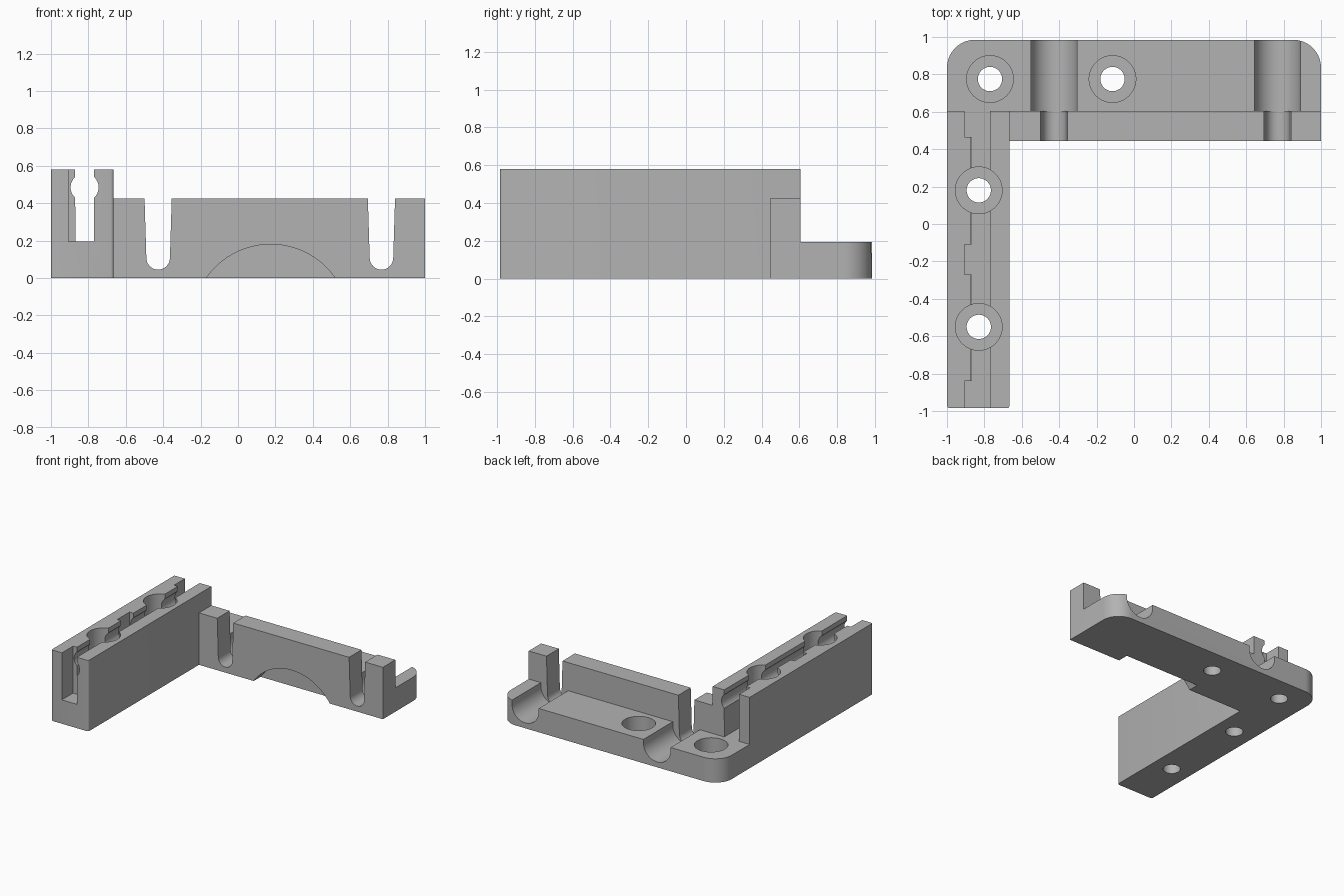
import bpy, bmesh
from math import cos, sin, pi, radians
from mathutils import Vector

cube = bpy.data.objects.get("Cube")
if cube:
    bpy.data.objects.remove(cube, do_unlink=True)

grey = bpy.data.materials.new("plain grey")
grey.use_nodes = True
COLOUR = (0.45, 0.45, 0.45, 1)
grey.diffuse_color = COLOUR
grey.node_tree.nodes["Principled BSDF"].inputs["Base Color"].default_value = COLOUR


def arc(cx, cy, r, start, end, n=16):
    """Points along an arc, angles in degrees."""
    steps = [radians(start + (end - start) * i / n) for i in range(n + 1)]
    return [(cx + r * cos(a), cy + r * sin(a)) for a in steps]


def rect(a0, b0, a1, b1):
    return [(a0, b0), (a1, b0), (a1, b1), (a0, b1)]


def prism(name, pts, axis, lo, hi):
    """Extrude a profile along z (points are x, y) or along y (points are x, z)."""
    bm = bmesh.new()
    place = (lambda p: (p[0], p[1], lo)) if axis == "z" else (lambda p: (p[0], lo, p[1]))
    face = bm.faces.new([bm.verts.new(place(p)) for p in pts])
    out = bmesh.ops.extrude_face_region(bm, geom=[face])
    move = Vector((0, 0, hi - lo)) if axis == "z" else Vector((0, hi - lo, 0))
    bmesh.ops.translate(bm, vec=move, verts=[v for v in out["geom"] if isinstance(v, bmesh.types.BMVert)])
    bmesh.ops.recalc_face_normals(bm, faces=bm.faces)
    mesh = bpy.data.meshes.new(name)
    bm.to_mesh(mesh)
    bm.free()
    obj = bpy.data.objects.new(name, mesh)
    bpy.context.collection.objects.link(obj)
    return obj


def cut(name, pts, axis, lo, hi):
    """Subtract a prism from the bracket."""
    cutter = prism(name, pts, axis, lo, hi)
    cutter.hide_render = True
    mod = bracket.modifiers.new(name, "BOOLEAN")
    mod.operation, mod.solver, mod.object = "DIFFERENCE", "EXACT", cutter
    bpy.ops.object.modifier_apply(modifier=mod.name)
    bpy.data.objects.remove(cutter, do_unlink=True)


ARM_TOP, WALL_TOP, FLOOR = 0.58, 0.425, 0.195
INNER, FRONT, WALL_FRONT, WALL_BACK, BACK = -0.665, -0.985, 0.445, 0.605, 0.985

# L-shaped body with rounded corners
s, r = 0.015, 0.15
outline = (arc(-1 + s, FRONT + s, s, 180, 270, 4) + arc(INNER - s, FRONT + s, s, 270, 360, 4)
           + [(INNER, WALL_FRONT), (1, WALL_FRONT)]
           + arc(1 - r, BACK - r, r, 0, 90) + arc(-1 + r, BACK - r, r, 90, 180))
bracket = prism("corner_bracket", outline, "z", 0, ARM_TOP)
bracket.data.materials.append(grey)
bpy.context.view_layer.objects.active = bracket
bracket.select_set(True)

# Step down to the wall and to the base plate
cut("wall_step", rect(INNER, 0.4, 1.2, 1.2), "z", WALL_TOP, 1)
cut("plate_step", rect(-1.2, WALL_BACK, 1.2, 1.2), "z", FLOOR, 1)

# Keyhole slot along the arm, with a round channel for a rod
cx, cz, half = -0.82, 0.485, 0.05
keyhole = ([(cx - half, FLOOR), (cx + half, FLOOR)] + arc(cx, cz, 0.075, -48, 48, 12)
           + [(cx + half, 1), (cx - half, 1)] + arc(cx, cz, 0.075, 132, 228, 12))
cut("rod_slot", keyhole, "y", -1.2, 0.7)

# Pockets between the ribs on the outer side of the slot
for y0, y1 in ((-1.2, -0.84), (-0.27, -0.11), (0.465, 0.7)):
    cut("rib_gap", rect(-0.905, y0, cx, y1), "z", FLOOR, 1)

# Cable slots through the wall, widening to round grooves in the plate
for x in (-0.427, 0.767):
    u_slot = [(x - 0.075, 0.5)] + arc(x, 0.108, 0.063, 180, 360) + [(x + 0.075, 0.5)]
    cut("wall_slot", u_slot, "y", 0.3, 0.7)
    groove = [(x - 0.123, 0.5)] + arc(x, 0.167, 0.123, 180, 360, 24) + [(x + 0.123, 0.5)]
    cut("plate_groove", groove, "y", WALL_BACK, 1.2)

# Shallow arch recess at the foot of the wall
cut("arch_recess", arc(0.175, -0.24, 0.42, 0, 180, 64), "y", 0.3, WALL_FRONT + 0.09)

# Counterbored screw holes
for x, y in ((-0.77, 0.775), (-0.115, 0.775), (-0.83, 0.18), (-0.83, -0.55)):
    for name, radius, low in (("counterbore", 0.125, 0.08), ("screw_hole", 0.065, -0.2)):
        cut(name, arc(x, y, radius, 0, 352.5, 47), "z", low, 1)

bpy.ops.object.shade_smooth_by_angle(angle=radians(30))
